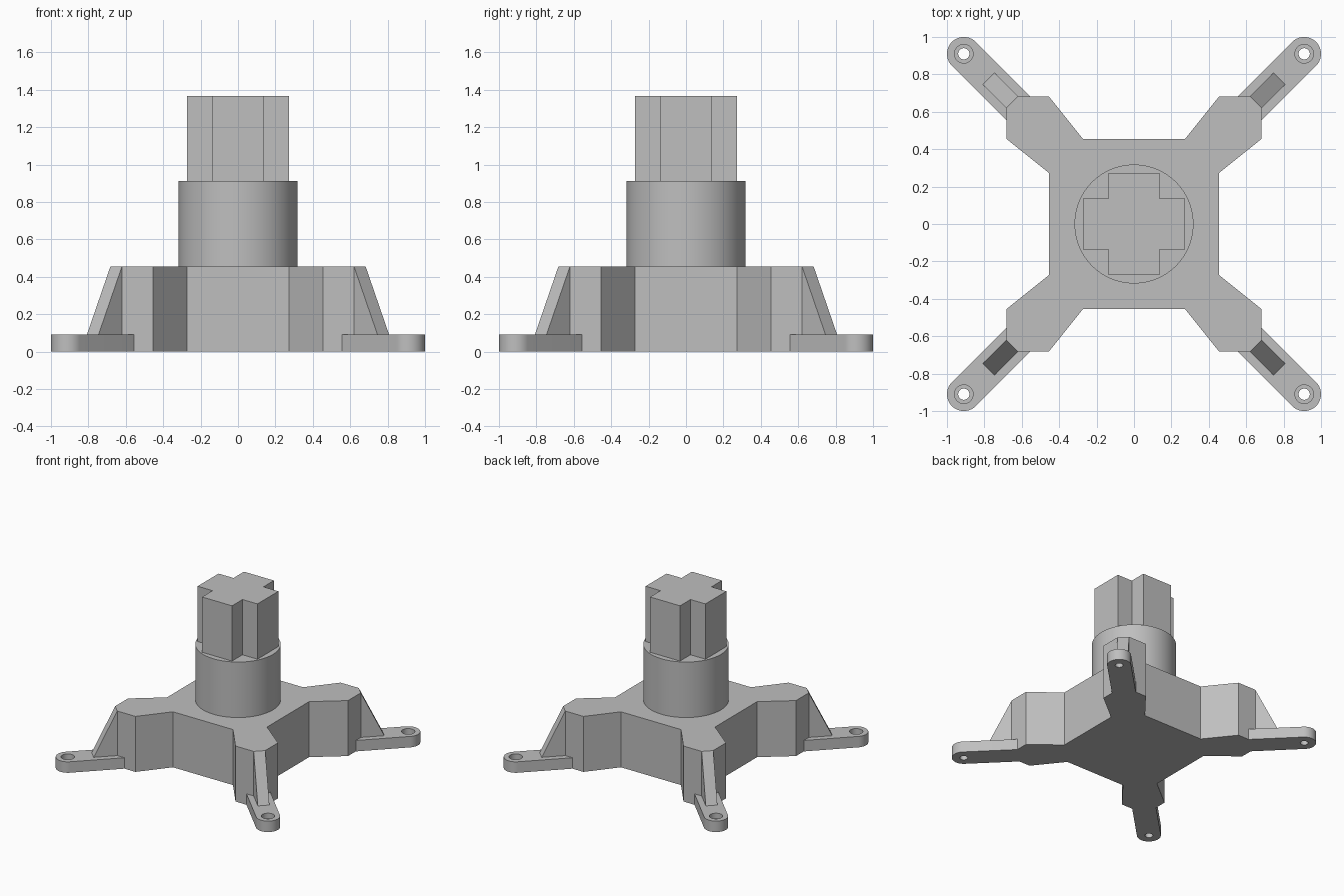
import bpy
import bmesh
from math import cos, sin, pi, radians
from mathutils import Matrix

cube = bpy.data.objects.get("Cube")
if cube:
    bpy.data.objects.remove(cube, do_unlink=True)

grey = bpy.data.materials.new("light grey")
grey.use_nodes = True
COLOUR = (0.52, 0.52, 0.52, 1)
grey.diffuse_color = COLOUR
grey.node_tree.nodes["Principled BSDF"].inputs["Base Color"].default_value = COLOUR

BODY_TOP, COLLAR_TOP, CROSS_TOP = 0.456, 0.912, 1.366
FOOT_TOP = 0.09
TIP, TIP_RADIUS = 0.91, 0.09          # mounting tab end, on the diagonal
INNER, OUTER, CHAMFER = 0.455, 0.682, 0.62


def finish(bm, name, smooth=False):
    bmesh.ops.recalc_face_normals(bm, faces=bm.faces)
    mesh = bpy.data.meshes.new(name)
    bm.to_mesh(mesh)
    bm.free()
    mesh.materials.append(grey)
    obj = bpy.data.objects.new(name, mesh)
    bpy.context.collection.objects.link(obj)
    if smooth:
        bpy.ops.object.select_all(action='DESELECT')
        obj.select_set(True)
        bpy.context.view_layer.objects.active = obj
        bpy.ops.object.shade_smooth_by_angle(angle=radians(30))
    return obj


def prism(name, outline, z0, z1, smooth=False):
    """Extrude a flat outline between two heights."""
    bm = bmesh.new()
    face = bm.faces.new([bm.verts.new((x, y, z0)) for x, y in outline])
    top = bmesh.ops.extrude_face_region(bm, geom=[face], use_keep_orig=True)
    for v in top["geom"]:
        if isinstance(v, bmesh.types.BMVert):
            v.co.z = z1
    return finish(bm, name, smooth)


def arc(cx, cy, radius, start, end, steps, closed=False):
    n = steps if closed else steps + 1
    return [(cx + radius * cos(start + (end - start) * i / steps),
             cy + radius * sin(start + (end - start) * i / steps)) for i in range(n)]


def four_way(points):
    """Repeat a quarter outline around the vertical axis."""
    turns = [(1, 0), (0, 1), (-1, 0), (0, -1)]
    return [(x * c - y * s, x * s + y * c) for c, s in turns for x, y in points]


# Four-armed body
quarter = [(INNER, 0.273), (OUTER, INNER), (OUTER, CHAMFER),
           (CHAMFER, OUTER), (INNER, OUTER), (0.273, INNER)]
prism("body", four_way(quarter), 0, BODY_TOP)

# Round collar and cross-shaped stem
prism("collar", arc(0, 0, 0.318, 0, 2 * pi, 96, True), BODY_TOP, COLLAR_TOP, True)
prism("cross_stem", four_way([(0.272, -0.136), (0.272, 0.136), (0.136, 0.136)]),
      COLLAR_TOP, CROSS_TOP)

# Mounting tab with a counterbored screw hole
edge = OUTER - TIP_RADIUS * 2 ** 0.5
tab_outline = [(edge, OUTER), (CHAMFER, OUTER), (OUTER, CHAMFER), (OUTER, edge)]
tab_outline += arc(TIP, TIP, TIP_RADIUS, -pi / 4, 3 * pi / 4, 24)
tab = prism("mounting_tab", tab_outline, 0, FOOT_TOP)
cutters = [prism("hole_cutter", arc(TIP, TIP, 0.03, 0, 2 * pi, 32, True), -0.1, 0.2),
           prism("counterbore_cutter", arc(TIP, TIP, 0.05, 0, 2 * pi, 32, True), 0.045, 0.2)]
for cutter in cutters:
    mod = tab.modifiers.new("screw hole", 'BOOLEAN')
    mod.operation = 'DIFFERENCE'
    mod.solver = 'EXACT'
    mod.object = cutter
bpy.context.view_layer.update()
tab_mesh = bpy.data.meshes.new_from_object(
    tab.evaluated_get(bpy.context.evaluated_depsgraph_get()))
for helper in cutters + [tab]:
    bpy.data.objects.remove(helper, do_unlink=True)

# Tab and sloped brace at each corner
corners = ["back_left", "back_right", "front_right", "front_left"]
for i, corner in enumerate(corners):
    turn = Matrix.Rotation(i * pi / 2, 4, 'Z')
    bm = bmesh.new()
    bm.from_mesh(tab_mesh)
    bm.transform(turn)
    finish(bm, corner + "_mounting_tab", True)

    bm = bmesh.new()
    reach = 0.126
    sides = []
    for x, y in ((OUTER, CHAMFER), (CHAMFER, OUTER)):
        sides.append([bm.verts.new(p) for p in (
            (x, y, FOOT_TOP), (x + reach, y + reach, FOOT_TOP), (x, y, BODY_TOP))])
        bm.faces.new(sides[-1])
    for a in range(3):
        b = (a + 1) % 3
        bm.faces.new((sides[0][a], sides[0][b], sides[1][b], sides[1][a]))
    bm.transform(turn)
    finish(bm, corner + "_brace")
